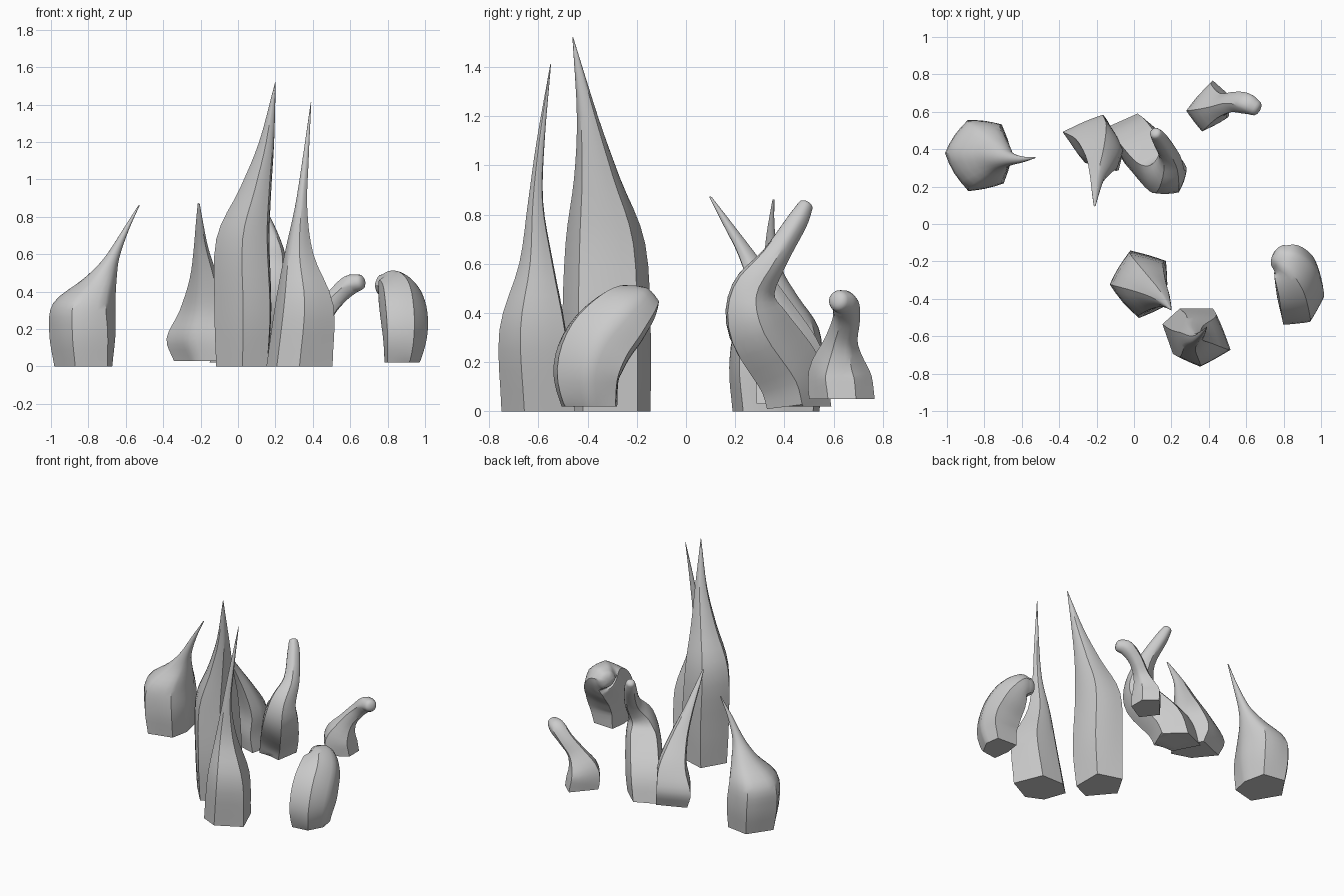
import bpy, bmesh, math
from mathutils import Vector

if "Cube" in bpy.data.objects:
    bpy.data.objects.remove(bpy.data.objects["Cube"])

SUB = 4   # points per polygon edge
STEP = 4  # rings between path points


def spline(a, b, c, d, t):
    return 0.5 * (2 * b + (c - a) * t + (2 * a - 5 * b + 4 * c - d) * t * t
                  + (3 * b - a - 3 * c + d) * t ** 3)


def rock(name, outline, path, lean=False, roundness=1.0):
    """Loft a base outline along a path of (x, y, z, scale); it turns round towards the tip."""
    cx, cy = (sum(p[i] for p in outline) / len(outline) for i in (0, 1))
    pts = [Vector((x - cx, y - cy, 0)) for x, y in outline]
    section = [p.lerp(pts[(i + 1) % len(pts)], k / SUB)
               for i, p in enumerate(pts) for k in range(SUB)]
    mean = sum(p.length for p in section) / len(section)
    knots = [Vector(p) for p in path]
    knots = [2 * knots[0] - knots[1]] + knots + [2 * knots[-1] - knots[-2]]
    rings = []
    for i in range(1, len(knots) - 2):
        rings += [spline(*knots[i - 1:i + 3], k / STEP) for k in range(STEP)]
    rings.append(knots[-2])
    count = len(rings)
    # domed end
    tip, axis = rings[-1], (rings[-1] - rings[-2]).to_3d().normalized()
    for a in (30, 55, 75):
        a = math.radians(a)
        p = tip.to_3d() + axis * math.sin(a) * tip.w * mean * 0.6
        rings.append(Vector((*p, tip.w * math.cos(a))))

    bm = bmesh.new()
    loops = []
    for i, r in enumerate(rings):
        f = min(1, roundness * i / (count - 1))
        a, b = rings[max(i - 1, 0)], rings[min(i + 1, len(rings) - 1)]
        direction = (b - a).to_3d() if lean and i > 0 else Vector((0, 0, 1))
        turn = Vector((0, 0, 1)).rotation_difference(direction)
        loops.append([bm.verts.new(r.to_3d() + turn @ (p.lerp(p.normalized() * mean, f) * max(r.w, 0.004)))
                      for p in section])
    n = len(section)
    for lo, hi in zip(loops, loops[1:]):
        for j in range(n):
            bm.faces.new((lo[j], lo[(j + 1) % n], hi[(j + 1) % n], hi[j]))
    bm.faces.new(loops[0][::-1])
    bm.faces.new(loops[-1])
    bmesh.ops.recalc_face_normals(bm, faces=bm.faces)
    me = bpy.data.meshes.new(name)
    bm.to_mesh(me)
    bm.free()
    ob = bpy.data.objects.new(name, me)
    bpy.context.collection.objects.link(ob)
    bpy.ops.object.select_all(action='DESELECT')
    ob.select_set(True)
    bpy.context.view_layer.objects.active = ob
    bpy.ops.object.shade_smooth_by_angle(angle=math.radians(35))


# squat stone with a hooked tip, far left
rock("left_horn_rock",
     [(-1, .38), (-.87, .16), (-.67, .21), (-.64, .36), (-.68, .54), (-.87, .57)],
     [(-.80, .37, 0, .86), (-.81, .37, .18, .98), (-.81, .37, .34, .91), (-.735, .365, .47, .48),
      (-.675, .35, .58, .22), (-.60, .345, .73, .09), (-.53, .355, .86, .02)], roundness=1.8)

# tallest spike
rock("tall_spike",
     [(-.13, -.33), (.03, -.52), (.18, -.45), (.18, -.20), (-.02, -.14)],
     [(.04, -.31, 0, .88), (.045, -.32, .3, .97), (.04, -.325, .68, .90), (.10, -.36, .95, .53),
      (.155, -.40, 1.2, .25), (.20, -.46, 1.52, .01)], roundness=.8)

# slender spike at the front
rock("front_spike",
     [(.13, -.53), (.19, -.70), (.32, -.76), (.51, -.66), (.42, -.44), (.23, -.44)],
     [(.31, -.59, 0, .93), (.34, -.615, .33, .84), (.32, -.605, .6, .43), (.335, -.61, .85, .19),
      (.36, -.59, 1.1, .10), (.39, -.55, 1.41, .01)], roundness=.8)

# bent smooth stone, far right
rock("right_bent_rock",
     [(.76, -.40), (.78, -.55), (.93, -.53), (1, -.40), (.98, -.27), (.78, -.26)],
     [(.87, -.39, .02, .78), (.885, -.40, .16, .97), (.88, -.355, .28, 1.02),
      (.86, -.27, .375, .93), (.825, -.205, .425, .73), (.78, -.175, .435, .48)],
     lean=True, roundness=.6)

# wide-footed horn, back left of centre
rock("back_horn_rock",
     [(-.37, .48), (-.24, .32), (-.08, .27), (-.05, .39), (-.15, .57)],
     [(-.17, .41, .03, .9), (-.195, .42, .15, 1.03), (-.17, .40, .3, .83), (-.175, .33, .47, .52),
      (-.195, .25, .63, .28), (-.205, .17, .76, .15), (-.21, .10, .87, .04)])

# crooked finger stone, back of centre
rock("crooked_finger_rock",
     [(-.13, .52), (-.03, .33), (.13, .33), (.18, .48), (.05, .60)],
     [(.01, .45, .02, .95), (.05, .41, .16, 1), (.15, .285, .35, .94), (.18, .27, .49, .68),
      (.19, .355, .62, .42), (.14, .45, .77, .32), (.115, .485, .835, .23)], lean=True, roundness=.9)

# small knobbed stone at the back
rock("back_finger_rock",
     [(.29, .60), (.38, .48), (.52, .56), (.52, .68), (.43, .76)],
     [(.42, .63, .05, .95), (.41, .62, .16, .93), (.46, .63, .28, .53), (.53, .65, .37, .45),
      (.60, .645, .435, .48), (.65, .62, .45, .38)], lean=True)
